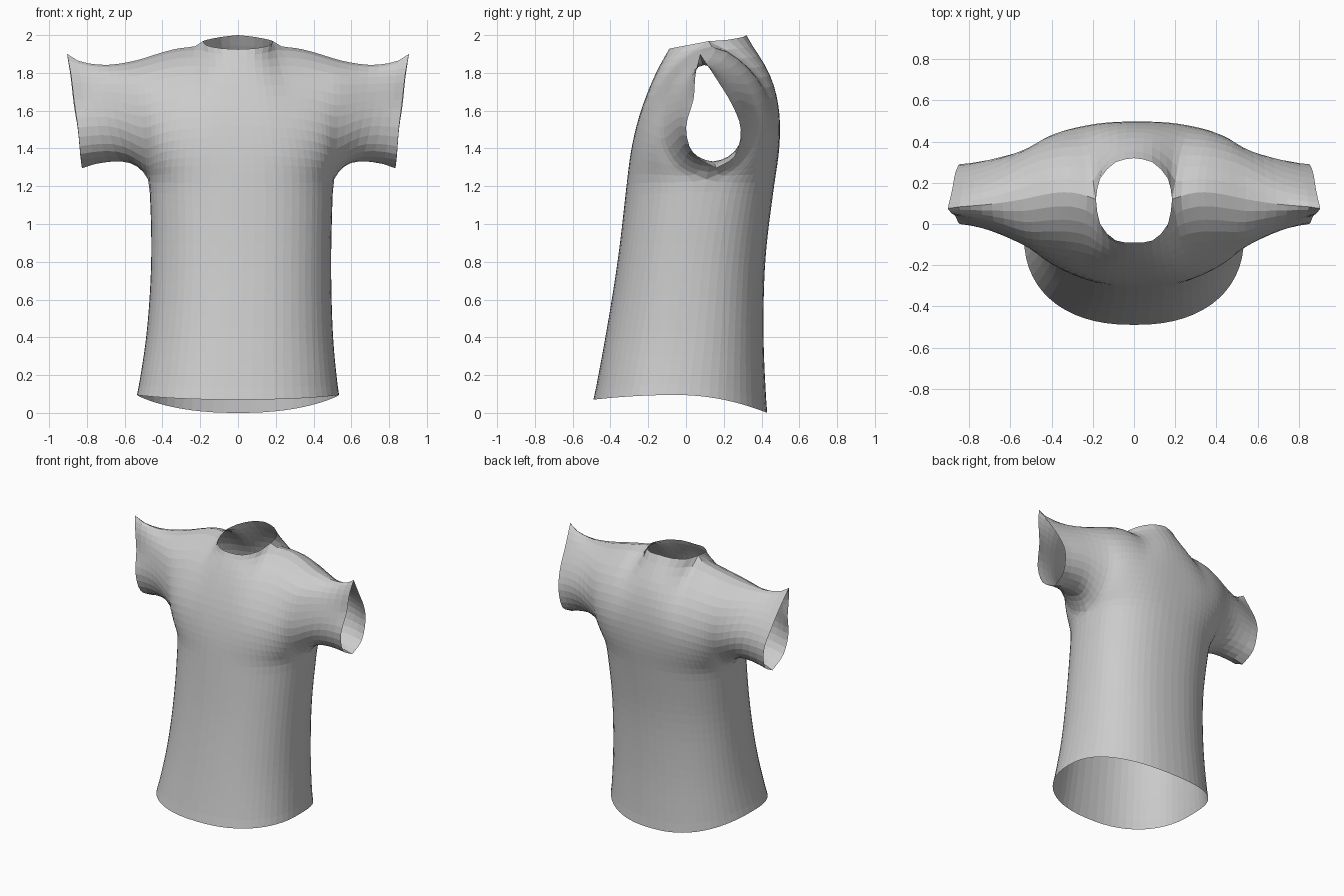
import bpy, bmesh, math
from mathutils import Vector

cube = bpy.data.objects.get("Cube")
if cube:
    bpy.data.objects.remove(cube)

cloth = bpy.data.materials.new("grey_cloth")
cloth.use_nodes = True
GREY = (0.6, 0.6, 0.6, 1)
cloth.diffuse_color = GREY
cloth.node_tree.nodes["Principled BSDF"].inputs["Base Color"].default_value = GREY

COLS, TORSO_ROWS, CHEST_ROWS, SLEEVE_ROWS = 15, 18, 15, 7
NECK = 0.4      # share of the top edge that borders the neck hole
ROUND = 0.87    # cross-section power of the body tube, 1 is an ellipse


def curve(points, t):
    """Smooth curve through evenly spaced control points, t from 0 to 1."""
    p = [Vector(q) for q in points]
    p = [2 * p[0] - p[1]] + p + [2 * p[-1] - p[-2]]
    s = t * (len(p) - 3)
    i = min(int(s), len(p) - 4)
    s -= i
    a, b, c, d = p[i:i + 4]
    return b + s / 2 * (c - a + s * (2 * a - 5 * b + 4 * c - d + s * (3 * (b - c) + d - a)))


# Lower body: centre lines from hem to chest, and the side seam
low_centre = {
    "front": [(0, -.49, .07), (0, -.42, .45), (0, -.36, .83), (0, -.315, 1.22)],
    "back": [(0, .43, 0), (0, .412, .4), (0, .422, .82), (0, .47, 1.22)],
}
side_seam = [(.535, -.05, .095), (.495, 0, .42), (.478, .04, .82), (.488, .11, 1.24)]

# Upper body: centre lines, neck rim and shoulder seam
high_centre = {
    "front": [(0, -.315, 1.22), (0, -.29, 1.4), (0, -.24, 1.6), (0, -.16, 1.8), (0, -.09, 1.925)],
    "back": [(0, .47, 1.22), (0, .495, 1.4), (0, .495, 1.6), (0, .445, 1.8), (0, .32, 2)],
}
neck_rim = {
    "front": [(0, -.09, 1.925), (.09, -.08, 1.93), (.165, 0, 1.945), (.185, .12, 1.968)],
    "back": [(0, .32, 2), (.09, .3, 1.99), (.165, .22, 1.975), (.185, .12, 1.968)],
}
shoulder = [(.185, .12, 1.968), (.3, .16, 1.965), (.42, .15, 1.93), (.54, .12, 1.885)]

# Sleeve loops, each running from the underarm up to the shoulder
armhole = {
    "front": [(.488, .11, 1.24), (.49, -.03, 1.29), (.5, -.12, 1.44), (.52, -.11, 1.62),
              (.53, -.05, 1.79), (.54, .12, 1.885)],
    "back": [(.488, .11, 1.24), (.49, .24, 1.29), (.5, .355, 1.44), (.52, .37, 1.62),
             (.53, .29, 1.79), (.54, .12, 1.885)],
}
mid_sleeve = {
    "front": [(.59, .14, 1.325), (.63, .01, 1.38), (.67, -.045, 1.52), (.7, -.02, 1.66),
              (.71, .02, 1.78), (.72, .09, 1.853)],
    "back": [(.59, .14, 1.325), (.63, .26, 1.38), (.67, .325, 1.52), (.7, .29, 1.66),
             (.71, .19, 1.79), (.72, .09, 1.853)],
}
cuff = {
    "front": [(.83, .16, 1.295), (.838, .04, 1.37), (.85, 0, 1.51), (.87, .04, 1.66),
              (.885, .05, 1.79), (.905, .075, 1.9)],
    "back": [(.83, .16, 1.295), (.838, .26, 1.36), (.85, .29, 1.5), (.87, .245, 1.63),
             (.885, .16, 1.77), (.905, .075, 1.9)],
}


def lower(face, u, v):
    """Rounded quarter of the body tube."""
    mid, side = curve(low_centre[face], v), curve(side_seam, v)
    a = u * math.pi / 2
    across, depth = math.sin(a) ** ROUND, max(0, math.cos(a)) ** ROUND
    return Vector((side.x * across, side.y + (mid.y - side.y) * depth,
                   side.z + (mid.z - side.z) * depth ** 2))


def top_edge(face, u):
    if u < NECK:
        return curve(neck_rim[face], u / NECK)
    return curve(shoulder, (u - NECK) / (1 - NECK))


def rounded(inner, outer, u):
    """Span from the centre line outwards, bulging in depth and height."""
    p = inner.lerp(outer, u ** 1.7)
    p.x = inner.x + (outer.x - inner.x) * u
    return p


def upper(face, u, v):
    """Chest or back panel, eased into its bottom and top borders."""
    panel = rounded(curve(high_centre[face], v), curve(armhole[face], v), u)
    low = lower(face, u, 1) - rounded(lower(face, 0, 1), lower(face, 1, 1), u)
    high = top_edge(face, u) - rounded(top_edge(face, 0), top_edge(face, 1), u)
    return panel + low * (1 - v * v) ** 2 + high * v ** 4


def sleeve(face, u, v):
    loops = [curve(loop[face], v) for loop in (armhole, mid_sleeve, cuff)]
    return curve(loops, u)


def add_patch(bm, surface, face, nu, nv, sign):
    """Grid of quads on a surface, facing outwards."""
    def place(i, j):
        p = surface(face, i / nu, j / nv)
        p.x *= sign
        # the cloth hangs slightly to the left at the waist
        p.x += .025 * (1 - (p.x / .91) ** 2) * max(0, math.sin(math.pi * (p.z - .1) / 1.85))
        return bm.verts.new(p)
    grid = [[place(i, j) for j in range(nv + 1)] for i in range(nu + 1)]
    flip = (sign < 0) != (face == "back")
    for i in range(nu):
        for j in range(nv):
            quad = [grid[i][j], grid[i + 1][j], grid[i + 1][j + 1], grid[i][j + 1]]
            bm.faces.new(quad[::-1] if flip else quad)


# Sew body, chest, back and sleeves into one open shirt
bm = bmesh.new()
for surface, nu, nv in ((lower, COLS, TORSO_ROWS), (upper, COLS, CHEST_ROWS),
                        (sleeve, SLEEVE_ROWS, CHEST_ROWS)):
    for face in ("front", "back"):
        for sign in (1, -1):
            add_patch(bm, surface, face, nu, nv, sign)
bmesh.ops.remove_doubles(bm, verts=bm.verts, dist=.0005)

# Relax the seams, leaving hem, cuffs and neck rim in place
inside = [v for v in bm.verts if not v.is_boundary]
for step in range(4):
    bmesh.ops.smooth_vert(bm, verts=inside, factor=.5, use_axis_x=True,
                          use_axis_y=True, use_axis_z=True)

mesh = bpy.data.meshes.new("shirt")
bm.to_mesh(mesh)
bm.free()
mesh.materials.append(cloth)
bpy.context.collection.objects.link(bpy.data.objects.new("shirt", mesh))
